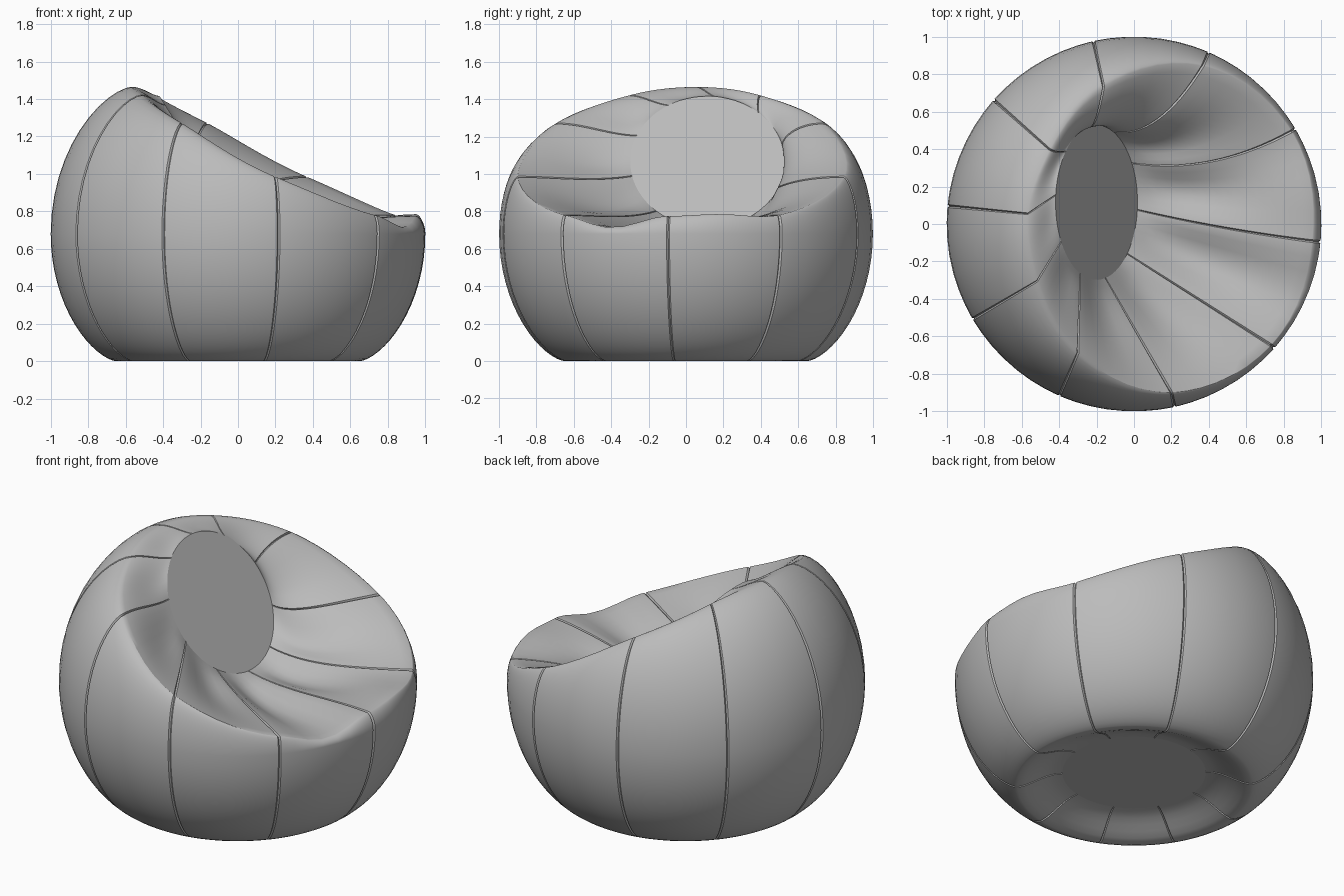
import bpy, bmesh
from math import sin, cos, pi, radians
from mathutils import Vector

cube = bpy.data.objects.get("Cube")
if cube:
    bpy.data.objects.remove(cube, do_unlink=True)

PANELS = 10
TURN = radians(-5.5)                         # direction the seat opens to
COLS = [0, .013, .05, .14, .28, .42, .58, .72, .86, .95, .987]
BELLY = 0.68                                 # height of the widest ring
BASE = 0.65                                  # radius of the ring it stands on
BOTTOM_R, BOTTOM_Z = 0.4, 0.085              # recessed patch underneath
PAD_C, PAD_R = Vector((-.2, .115, 1.065)), 0.413
PAD_DOWN = Vector((.53, 0, -.85))            # slope of the back pad
PAD_SIDE = Vector((0, 1, 0))
# crest radius and height at each seam, from the front round to the back
CREST = [(.955, .775), (.975, .78), (.92, .985), (.75, 1.27), (.6, 1.42), (.57, 1.465)]
FRONT_SWELL = {0: .02, 9: -.05}              # the two front panels, one plump, one slack

fabric = bpy.data.materials.new("grey_fabric")
fabric.use_nodes = True
grey = (.5, .5, .5, 1)
fabric.diffuse_color = grey
fabric.node_tree.nodes["Principled BSDF"].inputs["Base Color"].default_value = grey


def crest(turns):
    """Smoothly interpolated crest radius and height; turns counts panels."""
    i = int(turns)
    t = turns - i
    pick = lambda k: Vector(CREST[min(k % PANELS, -k % PANELS)])
    a, b, c, d = (pick(i + k) for k in (-1, 0, 1, 2))
    r, z = b + .5 * t * (c - a + t * (2 * a - 5 * b + 4 * c - d + t * (3 * (b - c) + d - a)))
    return r, z + FRONT_SWELL.get(i, 0) * sin(pi * t) ** 2


def pad_edge(ang):
    return PAD_C + PAD_R * (cos(ang) * PAD_DOWN + sin(ang) * PAD_SIDE)


def section(turns):
    """One line of points from under the base, over the crest, to the pad."""
    ang = TURN + turns * 2 * pi / PANELS
    rc, zc = crest(turns)
    under = [(BOTTOM_R + (BASE - BOTTOM_R) * k / 6,
              BOTTOM_Z * cos(k * pi / 12) ** 1.5) for k in range(6)]
    lower = [(BASE + (1 - BASE) * sin(k * pi / 32) ** 1.3,
              BELLY * (1 - cos(k * pi / 32))) for k in range(16)]
    upper = [(rc + (1 - rc) * max(0, cos(k * pi / 24)) ** 1.3,
              BELLY + (zc - BELLY) * sin(k * pi / 24)) for k in range(13)]
    pts = [Vector((r * cos(ang), r * sin(ang), z)) for r, z in under + lower + upper]
    start, end = pts[-1], pad_edge(ang)
    bow = .11 * max(0, cos(ang - radians(65))) ** 2
    sag = (.02 + .05 * sin(pi * turns) ** 2) * (end - start).length
    for k in range(1, 17):
        s = k / 16
        p = start.lerp(end, s)
        p.y -= bow * 4 * s * (1 - s)
        # level at the crest, then falling away to the pad
        p.z = start.z + (end.z - start.z) * s * s * (2 - s) - sag * 6.75 * s * s * (1 - s)
        pts.append(p)
    return pts


def finish(name, bm):
    mesh = bpy.data.meshes.new(name)
    bm.to_mesh(mesh)
    bm.free()
    mesh.materials.append(fabric)
    ob = bpy.data.objects.new(name, mesh)
    bpy.context.collection.objects.link(ob)
    bpy.ops.object.select_all(action='DESELECT')
    ob.select_set(True)
    bpy.context.view_layer.objects.active = ob
    bpy.ops.object.shade_smooth_by_angle(angle=radians(32))


def disc(name, rim):
    bm = bmesh.new()
    bm.faces.new([bm.verts.new(p) for p in rim])
    finish(name, bm)


# Stuffed body of ten sewn panels
bm = bmesh.new()
steps = [p + t for p in range(PANELS) for t in COLS]
lines = [[bm.verts.new(p) for p in section(s)] for s in steps]
for a, b in zip(lines, lines[1:] + lines[:1]):
    for k in range(len(a) - 1):
        bm.faces.new((a[k], b[k], b[k + 1], a[k + 1]))
bm.normal_update()

# Seams pulled into the padding
for line in lines[::len(COLS)]:
    for v in line[1:-1]:
        v.co -= v.normal * .009
finish("body_panels", bm)

# Round back pad and recessed base patch closing the two ends
angles = [TURN + s * 2 * pi / PANELS for s in steps]
disc("back_pad", [pad_edge(a) for a in angles])
disc("base_patch", [Vector((BOTTOM_R * cos(a), BOTTOM_R * sin(a), BOTTOM_Z))
                    for a in reversed(angles)])
